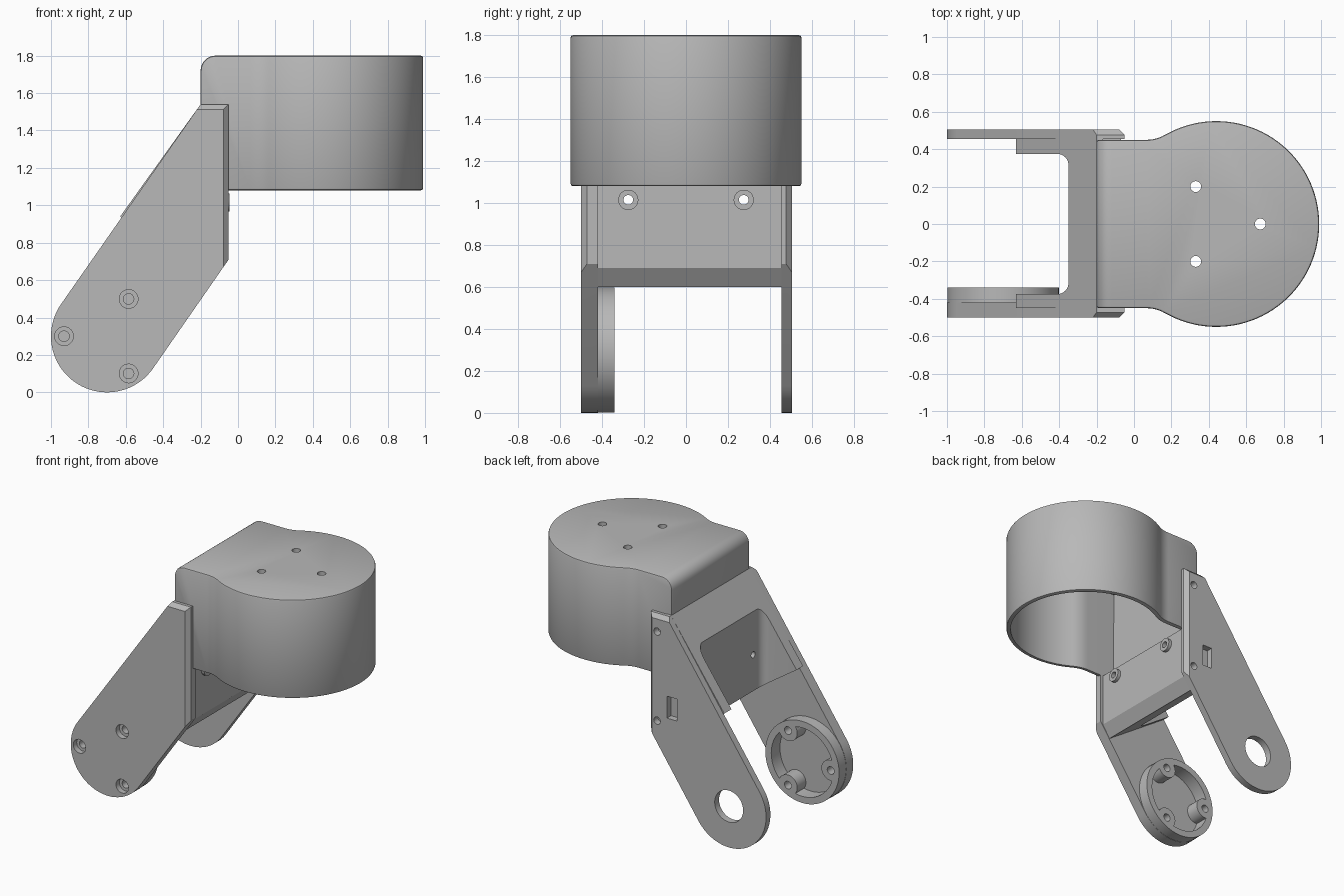
import bpy, bmesh
from math import sin, cos, pi, radians, sqrt, atan2

if "Cube" in bpy.data.objects:
    bpy.data.objects.remove(bpy.data.objects["Cube"])

grey = bpy.data.materials.new("plain grey")
grey.use_nodes = True
grey.diffuse_color = (0.48, 0.48, 0.48, 1)
shader = next(n for n in grey.node_tree.nodes if n.type == 'BSDF_PRINCIPLED')
shader.inputs["Base Color"].default_value = grey.diffuse_color
shader.inputs["Roughness"].default_value = 0.6


def arc(cx, cy, r, a0, a1, n):
    """Points on an arc, angles in degrees."""
    steps = [radians(a0 + (a1 - a0) * i / n) for i in range(n + 1)]
    return [(cx + r * cos(a), cy + r * sin(a)) for a in steps]


def circle(cx, cy, r, n=32):
    return arc(cx, cy, r, 0, 360, n)[:-1]


def place(axis, p, q, d):
    return {'X': (d, p, q), 'Y': (p, d, q), 'Z': (p, q, d)}[axis]


def prism(name, pts, axis, lo, hi, bevels=()):
    """Extrude a flat outline along an axis; bevels = (edge test, width, segments)."""
    bm = bmesh.new()
    rings = [[bm.verts.new(place(axis, p, q, d)) for p, q in pts] for d in (lo, hi)]
    n = len(pts)
    for ring in rings:
        bm.faces.new(ring)
    for i in range(n):
        j = (i + 1) % n
        bm.faces.new((rings[0][i], rings[0][j], rings[1][j], rings[1][i]))
    bmesh.ops.recalc_face_normals(bm, faces=bm.faces)
    for test, width, segs in bevels:
        edges = [e for e in bm.edges if all(test(v.co) for v in e.verts)]
        bmesh.ops.bevel(bm, geom=edges, offset=width, offset_type='OFFSET',
                        segments=segs, profile=0.5, affect='EDGES')
    mesh = bpy.data.meshes.new(name)
    bm.to_mesh(mesh)
    bm.free()
    mesh.materials.append(grey)
    obj = bpy.data.objects.new(name, mesh)
    bpy.context.scene.collection.objects.link(obj)
    return obj


def apply(obj, mod):
    bpy.context.view_layer.objects.active = obj
    bpy.ops.object.modifier_apply(modifier=mod.name)


def combine(obj, tool, operation='DIFFERENCE'):
    mod = obj.modifiers.new("combine", 'BOOLEAN')
    mod.operation, mod.solver, mod.object = operation, 'EXACT', tool
    apply(obj, mod)
    bpy.data.objects.remove(tool)


def cut(obj, pts, axis, lo, hi):
    combine(obj, prism("cutter", pts, axis, lo, hi))


def finish(obj):
    bpy.ops.object.select_all(action='DESELECT')
    obj.select_set(True)
    bpy.context.view_layer.objects.active = obj
    bpy.ops.object.shade_smooth_by_angle(angle=radians(30))


# Housing: round drum blended into a square neck, hollow and open below
def housing_outline(inset):
    cx, r, half, fillet = 0.44, 0.55 - inset, 0.45 - inset, 0.2 + inset
    fy = half + fillet
    dx = sqrt((r + fillet) ** 2 - fy ** 2)
    fx = cx - dx
    turn = atan2(fy, dx) * 180 / pi
    lower = arc(fx, -fy, fillet, 90, turn, 6)
    drum = arc(cx, 0, r, turn - 180, 180 - turn, 72)
    upper = [(x, -y) for x, y in reversed(lower)]
    back = -0.2 + inset
    return [(back, -half)] + lower + drum[1:-1] + upper + [(back, half)]


housing = prism("housing", housing_outline(0), 'Z', 1.08, 1.8,
                [(lambda c: c.x < -0.19 and c.z > 1.79, 0.08, 8)])
rim = housing.modifiers.new("soft_edges", 'BEVEL')
rim.width, rim.segments, rim.limit_method = 0.012, 2, 'ANGLE'
rim.angle_limit = radians(50)
rim.use_clamp_overlap = False
apply(housing, rim)
cut(housing, housing_outline(0.03), 'Z', 1.0, 1.765)
for x, y in ((0.33, 0.2), (0.33, -0.2), (0.675, 0)):
    cut(housing, circle(x, y, 0.029), 'Z', 1.7, 1.9)
finish(housing)

# Cross bracket: sloped block with a rounded pocket at the back
bracket = prism("cross_bracket",
                [(-0.07, 0.69), (-0.07, 1.08), (-0.165, 1.08), (-0.165, 1.54),
                 (-0.2, 1.54), (-0.63, 0.94), (-0.13, 0.6)],
                'Y', -0.45, 0.458)
pocket = ([(-1.1, -0.375)] + arc(-0.41, -0.315, 0.06, -90, 0, 6)
          + arc(-0.41, 0.315, 0.06, 0, 90, 6) + [(-1.1, 0.375)])
cut(bracket, pocket, 'Z', 0.3, 1.7)
for y in (-0.275, 0.275):
    combine(bracket, prism("boss", circle(y, 1.015, 0.048), 'X', -0.1, -0.045), 'UNION')
    cut(bracket, circle(y, 1.015, 0.023), 'X', -0.5, 0)
finish(bracket)

# Arms: tapered plates ending in a round tip, chamfered on the outer front and top
PIVOT = (-0.7, 0.3)
arm_outline = ([(-0.05, 1.54), (-0.2, 1.54)]
               + arc(*PIVOT, 0.3, 145, 325, 40) + [(-0.05, 0.71)])


def make_arm(name, inner, outer):
    def on_chamfer(c):
        return abs(c.y - outer) < 0.001 and c.x > -0.25
    return prism(name, arm_outline, 'Y', min(inner, outer), max(inner, outer),
                 [(on_chamfer, 0.028, 1)])


# Plain arm with bearing hole, wiring slot and two fixing holes
left_arm = make_arm("back_arm", 0.455, 0.505)
cut(left_arm, circle(*PIVOT, 0.115, 48), 'Y', 0.4, 0.6)
cut(left_arm, [(-0.28, 0.81), (-0.2, 0.81), (-0.2, 0.97), (-0.28, 0.97)], 'Y', 0.4, 0.6)
for z in (0.77, 1.42):
    cut(left_arm, circle(-0.12, z, 0.027), 'Y', 0.4, 0.6)
finish(left_arm)

# Hub arm with a lobed socket and three counterbored screw holes
hub_arm = make_arm("front_arm", -0.42, -0.5)
combine(hub_arm, prism("hub", circle(*PIVOT, 0.298, 64), 'Y', -0.45, -0.34), 'UNION')
screws = [(PIVOT[0] + 0.23 * cos(a), PIVOT[1] + 0.23 * sin(a))
          for a in (pi / 3, pi, -pi / 3)]
socket = prism("socket_cutter", circle(*PIVOT, 0.25, 64), 'Y', -0.44, -0.3)
for x, z in screws:
    cut(socket, circle(x, z, 0.075), 'Y', -0.5, -0.2)
combine(hub_arm, socket)
for x, z in screws:
    cut(hub_arm, circle(x, z, 0.028), 'Y', -0.6, -0.3)
    cut(hub_arm, circle(x, z, 0.05), 'Y', -0.6, -0.46)
finish(hub_arm)
